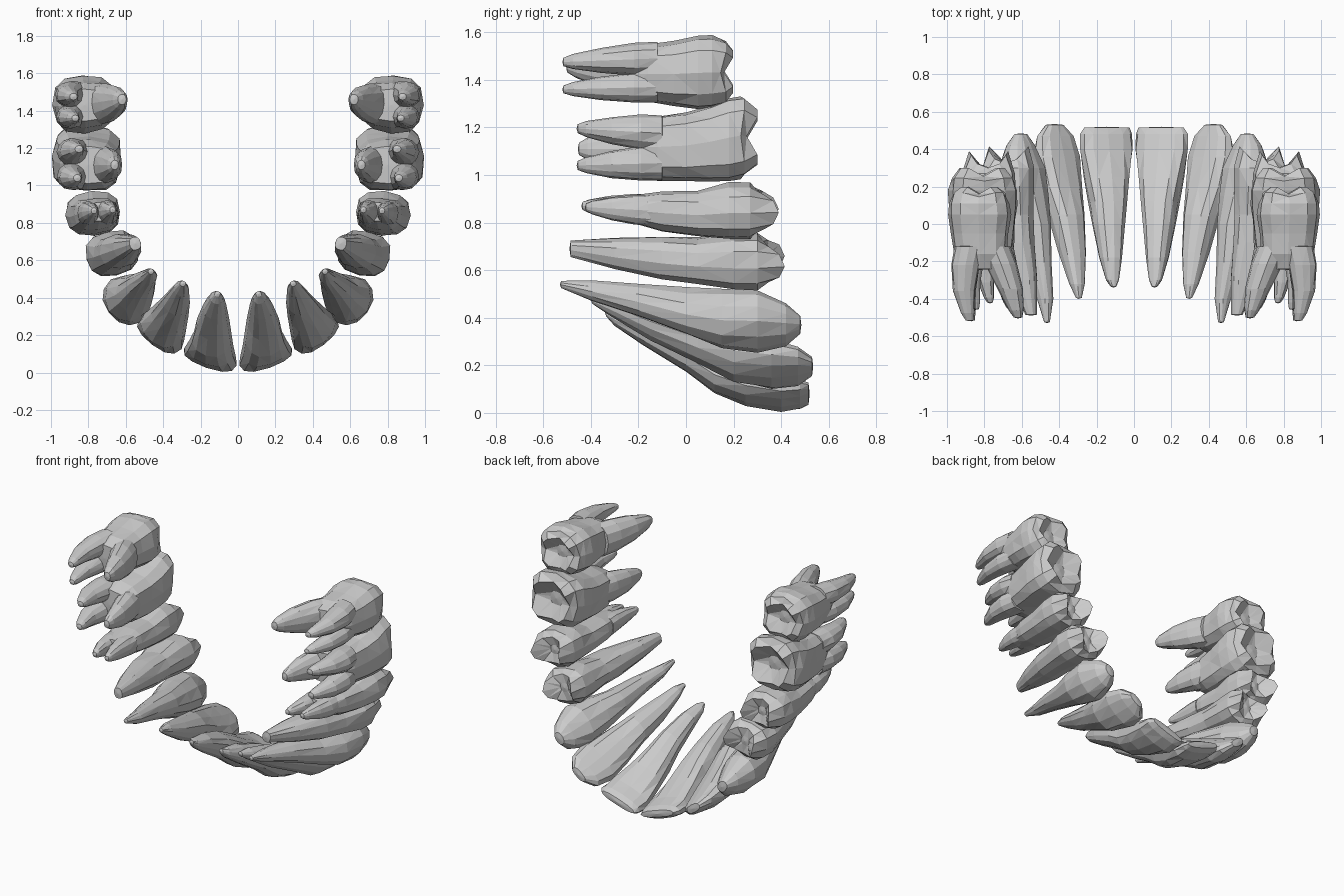
import bpy, bmesh, math, random
random.seed(4)
N = 12


def ring(bm, sec, ang, n, cusps):
    # sec: y, centre x, centre z, width along arch, depth across arch, cusp height
    y, cx, cz, w, d = sec[:5]
    amp = sec[5] if len(sec) > 5 else 0
    ca, sa = math.cos(ang), math.sin(ang)
    out = []
    for i in range(N):
        p = 2 * math.pi * i / N
        c, s = math.cos(p), math.sin(p)
        u = math.copysign(abs(c) ** (2 / n), c) * w / 2
        v = math.copysign(abs(s) ** (2 / n), s) * d / 2
        j = 1 + random.uniform(-.03, .03)
        yy = y - amp * math.cos(cusps * p)
        out.append(bm.verts.new((cx + (u * ca + v * sa) * j, yy,
                                 cz + (u * sa - v * ca) * j)))
    return out


def loft(bm, secs, ang, n=2.2, cusps=2):
    rings = [ring(bm, s, ang, n, cusps) for s in secs]
    for a, b in zip(rings, rings[1:]):
        for i in range(N):
            k = (i + 1) % N
            bm.faces.new((a[i], a[k], b[k], b[i]))
    for r, s in ((rings[0], secs[0]), (rings[-1], secs[-1])):
        c = bm.verts.new((s[1], s[0] + (0.005 if r is rings[-1] else -0.005), s[2]))
        for i in range(N):
            bm.faces.new((r[i], r[(i + 1) % N], c))


def root(bm, base, tip, w, d, bend=0.03):
    # tapered root from base to tip, slightly bowed outward; points are (y, x, z)
    secs = []
    for t, f in ((1, .25), (.9, .45), (.6, .75), (.25, .97), (0, 1)):
        q = [b + (e - b) * t for b, e in zip(base, tip)]
        q[1] += bend * math.sin(math.pi * t)
        secs.append((*q, w * f, d * f))
    loft(bm, secs, math.pi / 2)


def tooth(name, deg, secs, n=2.2, cusps=2, roots=()):
    bm = bmesh.new()
    loft(bm, secs, math.radians(deg), n, cusps)
    for r in roots:
        root(bm, *r)
    bmesh.ops.triangulate(bm, faces=bm.faces)
    bmesh.ops.recalc_face_normals(bm, faces=bm.faces)
    me = bpy.data.meshes.new(name)
    bm.to_mesh(me)
    bm.free()
    ob = bpy.data.objects.new(name, me)
    bpy.context.collection.objects.link(ob)
    m = ob.modifiers.new("other_side", 'MIRROR')
    m.use_mirror_merge = False


# Front teeth: root tip to biting edge
tooth("central_incisor", 18, [
    (-.335, .11, .42, .03, .03), (-.30, .115, .40, .07, .065), (-.18, .125, .35, .12, .13),
    (0, .135, .265, .17, .18), (.12, .14, .19, .205, .21), (.25, .145, .13, .25, .18),
    (.40, .15, .085, .295, .125), (.48, .15, .08, .295, .085), (.515, .148, .08, .255, .045)], 2.5)
tooth("lateral_incisor", 36, [
    (-.395, .295, .475, .03, .03), (-.32, .305, .45, .08, .08), (-.15, .33, .38, .14, .14),
    (.05, .365, .31, .19, .19), (.20, .40, .245, .24, .2), (.36, .415, .207, .275, .15),
    (.47, .42, .195, .235, .09), (.53, .425, .195, .11, .05)], 2.4)
tooth("canine", 55, [
    (-.525, .465, .54, .03, .03), (-.40, .475, .515, .08, .085), (-.2, .515, .475, .13, .15),
    (0, .55, .43, .18, .22), (.15, .585, .40, .24, .25), (.3, .60, .383, .275, .225),
    (.42, .605, .37, .19, .135), (.48, .605, .37, .08, .06)])

# Premolars: two cusps with a central groove
tooth("first_premolar", 78, [
    (-.485, .55, .69, .07, .06), (-.3, .59, .67, .13, .15), (-.1, .635, .65, .18, .205),
    (.05, .655, .64, .19, .235), (.2, .672, .637, .235, .285), (.3, .672, .637, .235, .28),
    (.37, .67, .637, .175, .215, .045), (.33, .67, .637, .06, .06)], 2.5)
tooth("second_premolar", 86, [
    (-.26, .745, .86, .10, .17), (-.1, .758, .848, .17, .24),
    (.05, .77, .84, .19, .265), (.18, .775, .85, .235, .295), (.27, .775, .85, .235, .285),
    (.345, .775, .85, .17, .21, .045), (.29, .77, .85, .06, .06)], 2.5, 2,
    [((-.15, .70, .855), (-.435, .67, .87), .13, .12, .01),
     ((-.15, .80, .85), (-.42, .77, .865), .13, .12, .01)])

# Molars: four cusps and three roots
tooth("first_molar", 93, [
    (-.21, .80, 1.11, .20, .24), (-.12, .80, 1.11, .27, .31), (0, .805, 1.115, .29, .34),
    (.10, .81, 1.13, .32, .37), (.18, .81, 1.147, .355, .37), (.24, .81, 1.157, .34, .34, .01),
    (.285, .81, 1.157, .25, .26, .03), (.215, .81, 1.155, .09, .09)], 2.9, 4,
    [((-.10, .87, 1.175), (-.455, .85, 1.195), .15, .17),
     ((-.10, .87, 1.05), (-.455, .86, 1.04), .15, .16),
     ((-.10, .73, 1.11), (-.45, .66, 1.11), .20, .16, -.01)])
tooth("second_molar", 88, [
    (-.24, .82, 1.43, .17, .22), (-.16, .82, 1.43, .24, .28), (-.05, .825, 1.43, .275, .31),
    (.05, .825, 1.435, .31, .33), (.11, .825, 1.437, .305, .325), (.16, .825, 1.435, .275, .29, .015),
    (.185, .825, 1.435, .2, .21, .025), (.13, .825, 1.435, .08, .08)], 2.7, 4,
    [((-.12, .88, 1.49), (-.515, .88, 1.475), .14, .16),
     ((-.12, .88, 1.37), (-.515, .87, 1.36), .13, .15),
     ((-.12, .75, 1.43), (-.50, .62, 1.46), .22, .18, -.01)])
